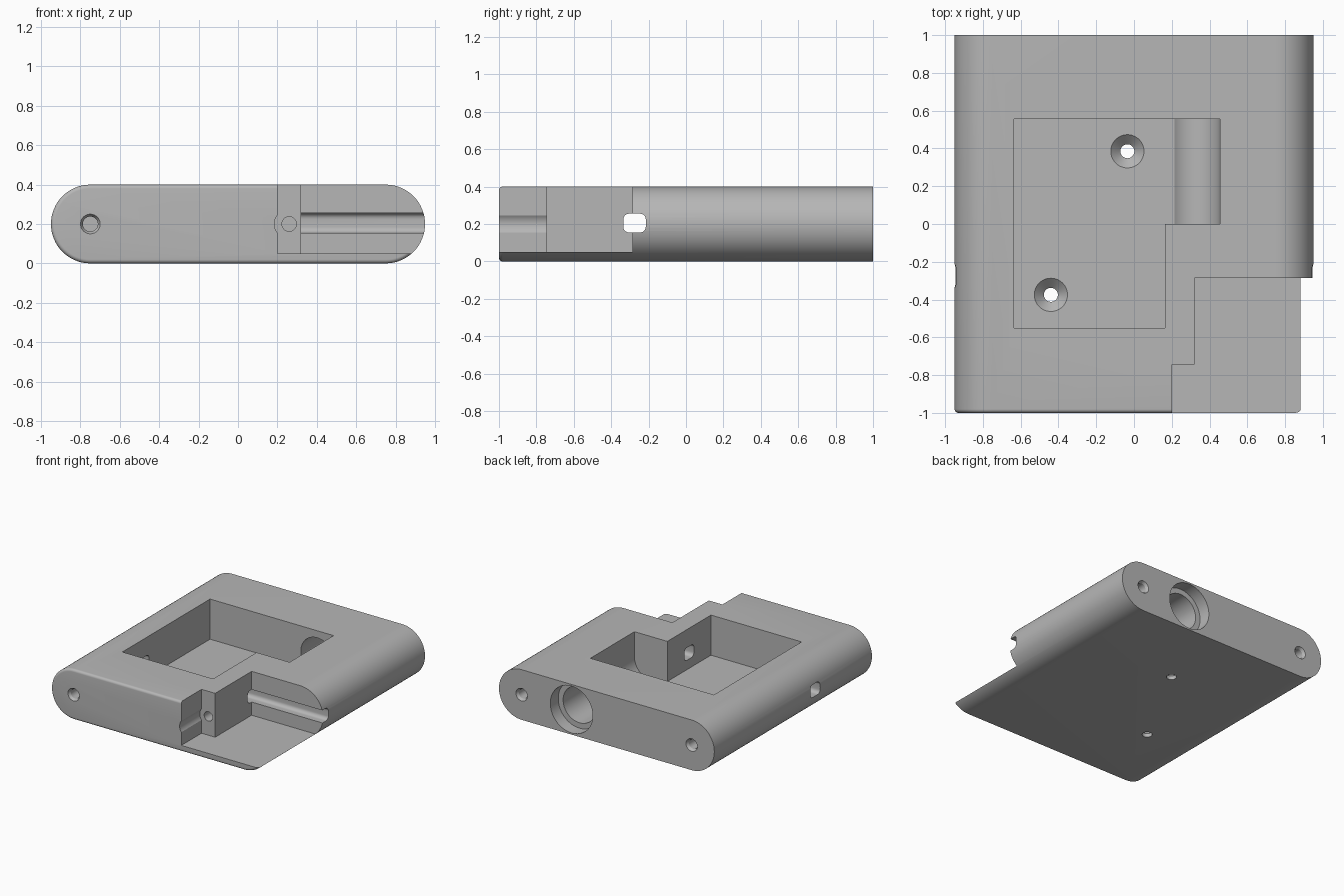
import bpy, bmesh
from math import sin, cos, pi, radians, sqrt, asin
from mathutils import Vector

cube = bpy.data.objects.get("Cube")
if cube:
    bpy.data.objects.remove(cube, do_unlink=True)

grey = bpy.data.materials.new("plain_grey")
grey.use_nodes = True
colour = (0.47, 0.47, 0.47, 1)
grey.diffuse_color = colour
bsdf = next(n for n in grey.node_tree.nodes if n.type == "BSDF_PRINCIPLED")
bsdf.inputs["Base Color"].default_value = colour


def loft(name, rings):
    """Closed solid through rings that all have the same point count."""
    bm = bmesh.new()
    loops = [[bm.verts.new(p) for p in ring] for ring in rings]
    n = len(loops[0])
    for a, b in zip(loops, loops[1:]):
        for i in range(n):
            j = (i + 1) % n
            bm.faces.new((a[i], a[j], b[j], b[i]))
    bm.faces.new(loops[0])
    bm.faces.new(loops[-1])
    bmesh.ops.recalc_face_normals(bm, faces=bm.faces)
    mesh = bpy.data.meshes.new(name)
    bm.to_mesh(mesh)
    bm.free()
    mesh.materials.append(grey)
    obj = bpy.data.objects.new(name, mesh)
    bpy.context.collection.objects.link(obj)
    return obj


def along_y(points, y):
    return [Vector((x, y, z)) for x, z in points]


def arc(cx, cz, r, start, end, steps):
    return [(cx + r * cos(start + (end - start) * i / steps),
             cz + r * sin(start + (end - start) * i / steps)) for i in range(steps + 1)]


def stadium(r):
    return arc(0.75, 0.2, r, -pi / 2, pi / 2, 32) + arc(-0.75, 0.2, r, pi / 2, 3 * pi / 2, 32)


def cut(cutter):
    mod = body.modifiers.new("cut", "BOOLEAN")
    mod.operation = "DIFFERENCE"
    mod.solver = "EXACT"
    mod.object = cutter
    bpy.context.view_layer.objects.active = body
    bpy.ops.object.modifier_apply(modifier=mod.name)
    bpy.data.objects.remove(cutter, do_unlink=True)


def cut_box(x0, x1, y0, y1, z0, z1):
    base = [(x0, z0), (x1, z0), (x1, z1), (x0, z1)]
    cut(loft("box_cutter", [along_y(base, y0), along_y(base, y1)]))


def cut_hole_y(x, stations, steps=48):
    """Round hole along y, centred at mid height; stations are (y, radius)."""
    cut(loft("hole_cutter", [along_y(arc(x, 0.2, r, 0, 2 * pi, steps)[:-1], y)
                             for y, r in stations]))


def cut_hole_z(x, y, stations):
    cut(loft("screw_cutter", [[Vector((px, py, z)) for px, py in
                               arc(x, y, r, 0, 2 * pi, 48)[:-1]] for z, r in stations]))


# Body: rounded slab with a small fillet round the front end
f = 0.02
rings = [along_y(stadium(0.2 - f * (1 - sin(a))), -1 + f * (1 - cos(a)))
         for a in [i * pi / 12 for i in range(7)]]
body = loft("case_body", rings + [along_y(stadium(0.2), 1)])
bpy.context.view_layer.objects.active = body
body.select_set(True)

# Stepped front corner, leaving a thin base plate
cut_box(0.32, 1.2, -1.2, -0.285, 0.05, 0.6)
cut_box(0.2, 1.2, -1.2, -0.745, 0.05, 0.6)

# Pocket: wide rear part with a round trough, narrower front part
bore_x, bore_r, floor = 0.305, 0.15, 0.08
start = pi + asin((0.2 - floor) / bore_r)
profile = ([(-0.635, 0.5), (-0.635, floor)]
           + arc(bore_x, 0.2, bore_r, start, 2 * pi, 28) + [(0.455, 0.5)])
cut(loft("pocket_cutter", [along_y(profile, 0), along_y(profile, 0.555)]))
cut_box(-0.635, 0.165, -0.55, 0.01, floor, 0.5)

# Stepped bore from the back into the pocket
cut_hole_y(bore_x + 0.005, [(1.1, 0.187), (0.9, 0.187), (0.9, 0.144), (0.5, 0.144)], 64)

# Rounded cross slot through both sides
slot = []
for k, (y, z) in enumerate([(-0.245, 0.225), (-0.305, 0.225), (-0.305, 0.185), (-0.245, 0.185)]):
    slot += arc(y, z, 0.03, k * pi / 2, (k + 1) * pi / 2, 6)
cut(loft("slot_cutter", [[Vector((x, y, z)) for y, z in slot] for x in (-1.2, 1.2)]))

# Countersunk screw holes in the ends
for x, end, inward in ((-0.75, -1, 1), (-0.75, 1, -1), (0.75, 1, -1)):
    cut_hole_y(x, [(end - inward * 0.02, 0.05), (end, 0.05),
                   (end + inward * 0.02, 0.038), (end + inward * 0.25, 0.038)])

# Small hole and its clearance groove in the stepped corner
cut_hole_y(0.26, [(-1.1, 0.075), (-0.745, 0.075), (-0.745, 0.037), (-0.5, 0.037)])

# Countersunk holes through the pocket floor
for x, y in ((-0.035, 0.385), (-0.44, -0.375)):
    cut_hole_z(x, y, [(-0.1, 0.037), (0.03, 0.037), (floor, 0.088), (0.1, 0.088)])

bpy.ops.object.select_all(action="DESELECT")
body.select_set(True)
bpy.context.view_layer.objects.active = body
bpy.ops.object.shade_smooth_by_angle(angle=radians(30))
